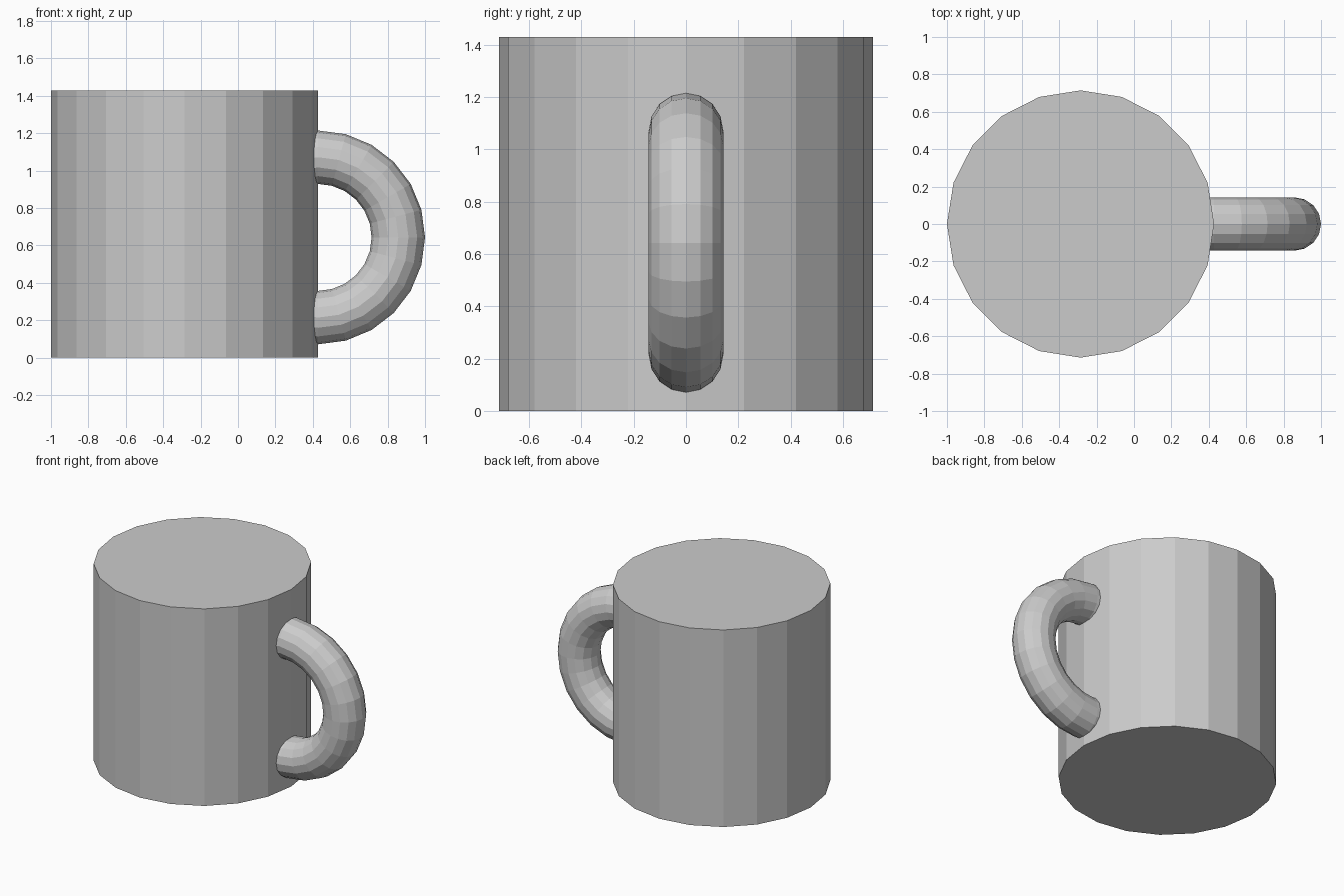
import bpy, bmesh
from math import pi

if "Cube" in bpy.data.objects:
    bpy.data.objects.remove(bpy.data.objects["Cube"])

R = 1 / 1.4          # body radius
HEIGHT = 2 * R
BODY_X = R - 1       # body touches x = -1

# Solid 20-sided body
bpy.ops.mesh.primitive_cylinder_add(vertices=20, radius=R, depth=HEIGHT,
                                    location=(BODY_X, 0, HEIGHT / 2),
                                    rotation=(0, 0, pi / 2))
body = bpy.context.object
body.name = "mug_body"

# Ring handle, standing upright and centred on the body wall
bpy.ops.mesh.primitive_torus_add(major_segments=24, minor_segments=16,
                                 major_radius=0.6 * R, minor_radius=0.2 * R,
                                 location=(BODY_X + R, 0, 0.9 * R),
                                 rotation=(pi / 2, 0, 0))
handle = bpy.context.object
handle.name = "handle"

# Trim away the half of the ring buried inside the body
bm = bmesh.new()
bm.from_mesh(handle.data)
bmesh.ops.bisect_plane(bm, geom=bm.verts[:] + bm.edges[:] + bm.faces[:],
                       plane_co=(-0.1, 0, 0), plane_no=(-1, 0, 0),
                       clear_outer=True)
bmesh.ops.holes_fill(bm, edges=[e for e in bm.edges if e.is_boundary])
bm.to_mesh(handle.data)
bm.free()

for part in (body, handle):
    part.data.shade_flat()
